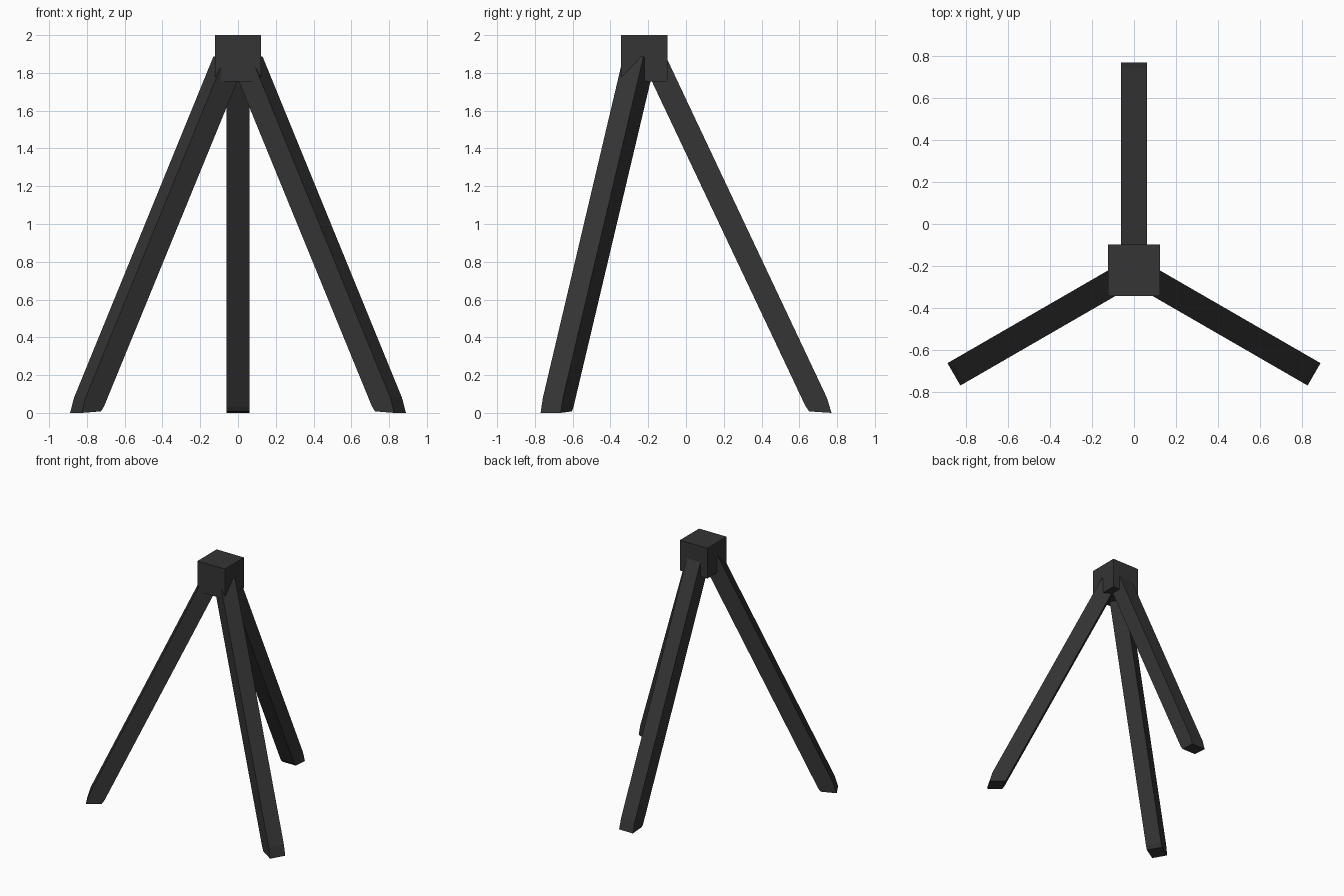
import bpy, bmesh, math
from mathutils import Matrix, Vector

if "Cube" in bpy.data.objects:
    bpy.data.objects.remove(bpy.data.objects["Cube"])

CENTRE = Vector((0, -0.221, 0))   # axis of the tripod
HALF_W = 0.0615                   # half the leg width

dark = bpy.data.materials.new("dark grey")
dark.diffuse_color = (0.035, 0.035, 0.035, 1)
dark.use_nodes = True
dark.node_tree.nodes["Principled BSDF"].inputs["Base Color"].default_value = dark.diffuse_color


def finish(name, bm):
    bmesh.ops.recalc_face_normals(bm, faces=bm.faces)
    mesh = bpy.data.meshes.new(name)
    bm.to_mesh(mesh)
    bm.free()
    mesh.materials.append(dark)
    bpy.context.collection.objects.link(bpy.data.objects.new(name, mesh))


# Head block
bm = bmesh.new()
bmesh.ops.create_cube(bm, size=0.246, matrix=Matrix.Translation(CENTRE + Vector((0, 0, 1.877))))
finish("head_block", bm)

# Leg side profile (radius, height), with a slightly bent foot
profile = [(0.991, 0.0), (0.967, 0.08), (0.114, 1.888),
           (0.003, 1.834), (0.854, 0.035), (0.873, 0.008)]


def leg(name, angle):
    bm = bmesh.new()
    face = bm.faces.new([bm.verts.new((r, -HALF_W, z)) for r, z in profile])
    ext = bmesh.ops.extrude_face_region(bm, geom=[face], use_keep_orig=True)
    verts = [v for v in ext["geom"] if isinstance(v, bmesh.types.BMVert)]
    bmesh.ops.translate(bm, verts=verts, vec=(0, 2 * HALF_W, 0))
    bm.transform(Matrix.Translation(CENTRE) @ Matrix.Rotation(math.radians(angle), 4, "Z"))
    finish(name, bm)


# Three legs spread evenly
for name, angle in (("back_leg", 90), ("front_left_leg", 210), ("front_right_leg", 330)):
    leg(name, angle)
